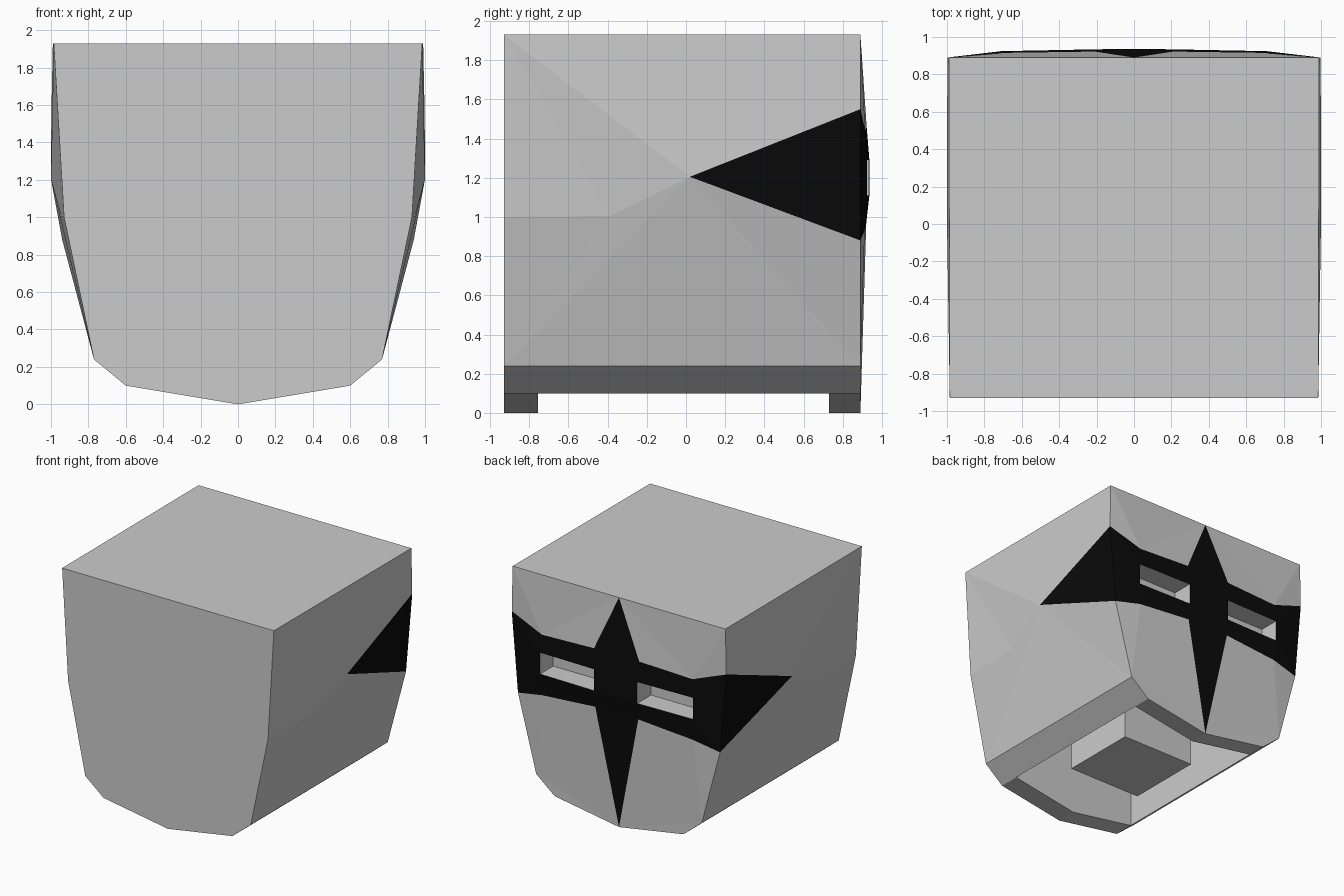
import bpy, bmesh

if "Cube" in bpy.data.objects:
    bpy.data.objects.remove(bpy.data.objects["Cube"])

FRONT, BACK = -.93, .89      # flat plate and visor edge
IN_FRONT, IN_BACK = -.755, .73   # neck cavity
TOP, CEILING, POCKET = 1.93, .75, .75

bm = bmesh.new()


def build_half(s):
    """Build one half of the helmet; s is 1 for +x and -1 for -x."""
    def v(x, y, z):
        return bm.verts.new((x * s, y, z))

    def poly(*pts, trim=0):
        bm.faces.new(pts).material_index = trim

    def strip(a, b, closed=False, trim=0):
        n = len(a)
        for i in range(n if closed else n - 1):
            j = (i + 1) % n
            poly(a[i], a[j], b[j], b[i], trim=trim)

    def fan(hub, rim):
        for a, b in zip(rim, rim[1:]):
            poly(hub, a, b)

    # crown and flat plate
    t0, t1 = v(0, BACK, TOP), v(.99, BACK, TOP)
    p0, p1 = v(0, FRONT, TOP), v(.985, FRONT, TOP)
    cheek, chin, jaw, tip = v(.93, FRONT, 1), v(.77, FRONT, .24), v(.6, FRONT, .1), v(0, FRONT, 0)
    poly(t0, t1, p1, p0)
    poly(p0, p1, cheek, chin, jaw, tip)

    # bulged side around its apex
    apex, dent = v(1, .02, 1.205), v(.945, -.39, 1.005)
    hi, lo = v(.998, BACK, 1.55), v(.94, BACK, .88)
    chin_b, jaw_b, tip_b = v(.77, BACK, .24), v(.6, BACK, .1), v(0, BACK, 0)
    fan(apex, [hi, t1, p1, dent, chin, chin_b, lo])
    fan(dent, [p1, cheek, chin])
    poly(apex, hi, lo, trim=1)

    # grey visor facets above and below the cross
    a, b = v(.21, .922, 1.46), v(.7, .915, 1.44)
    d, e = v(.2, .92, .97), v(.7, .912, .93)
    fan(b, [a, t0, t1, hi])
    fan(e, [d, tip_b, chin_b, lo])
    poly(tip_b, chin_b, jaw_b)

    # eye slot pocket
    slot = [v(x, y, z) for x, y, z in ((.2, .934, 1.29), (.71, .924, 1.29), (.71, .924, 1.11), (.2, .934, 1.11))]
    floor = [v(abs(q.co.x), POCKET, q.co.z) for q in slot]
    strip(slot, floor, closed=True)
    poly(*floor)

    # black cross: band around the slot, then the upright bar
    poly(hi, b, slot[1], trim=1)
    poly(hi, slot[1], slot[2], lo, trim=1)
    poly(lo, slot[2], e, trim=1)
    poly(a, b, slot[1], slot[0], trim=1)
    poly(slot[3], slot[2], e, d, trim=1)
    mid = [v(0, y, z) for y, z in ((.922, 1.46), (.936, 1.29), (.936, 1.11), (.92, .97))]
    strip(mid, [a, slot[0], slot[3], d], trim=1)
    poly(t0, a, mid[0], trim=1)
    poly(tip_b, d, mid[3], trim=1)

    # underside: chamfer, two end plates and the neck cavity
    rim, roof = [
        [v(0, IN_FRONT, z), v(.6, IN_FRONT, z1), v(.6, IN_BACK, z1), v(0, IN_BACK, z)]
        for z, z1 in ((0, .1), (CEILING, CEILING))]
    poly(chin, chin_b, jaw_b, rim[2], rim[1], jaw)
    poly(tip, jaw, rim[1], rim[0])
    poly(tip_b, jaw_b, rim[2], rim[3])
    strip(rim, roof)
    poly(*roof)


for side in (1, -1):
    build_half(side)
bmesh.ops.remove_doubles(bm, verts=bm.verts, dist=.0005)
bmesh.ops.recalc_face_normals(bm, faces=bm.faces)

# Split into grey shell and black trim
black = bpy.data.materials.new("black_trim")
black.diffuse_color = (.003, .003, .003, 1)
black.use_nodes = True
black.node_tree.nodes["Principled BSDF"].inputs["Base Color"].default_value = black.diffuse_color
for tag, name in enumerate(("helmet_shell", "visor_trim")):
    part = bm.copy()
    bmesh.ops.delete(part, geom=[f for f in part.faces if f.material_index != tag], context="FACES")
    for f in part.faces:
        f.material_index = 0
    mesh = bpy.data.meshes.new(name)
    part.to_mesh(mesh)
    part.free()
    if tag:
        mesh.materials.append(black)
    bpy.context.collection.objects.link(bpy.data.objects.new(name, mesh))
bm.free()

# Neck block inside the cavity
bpy.ops.mesh.primitive_cube_add(size=1, location=(0, -.035, .43))
neck = bpy.context.object
neck.name = "neck_block"
neck.scale = (.69, .67, .65)
